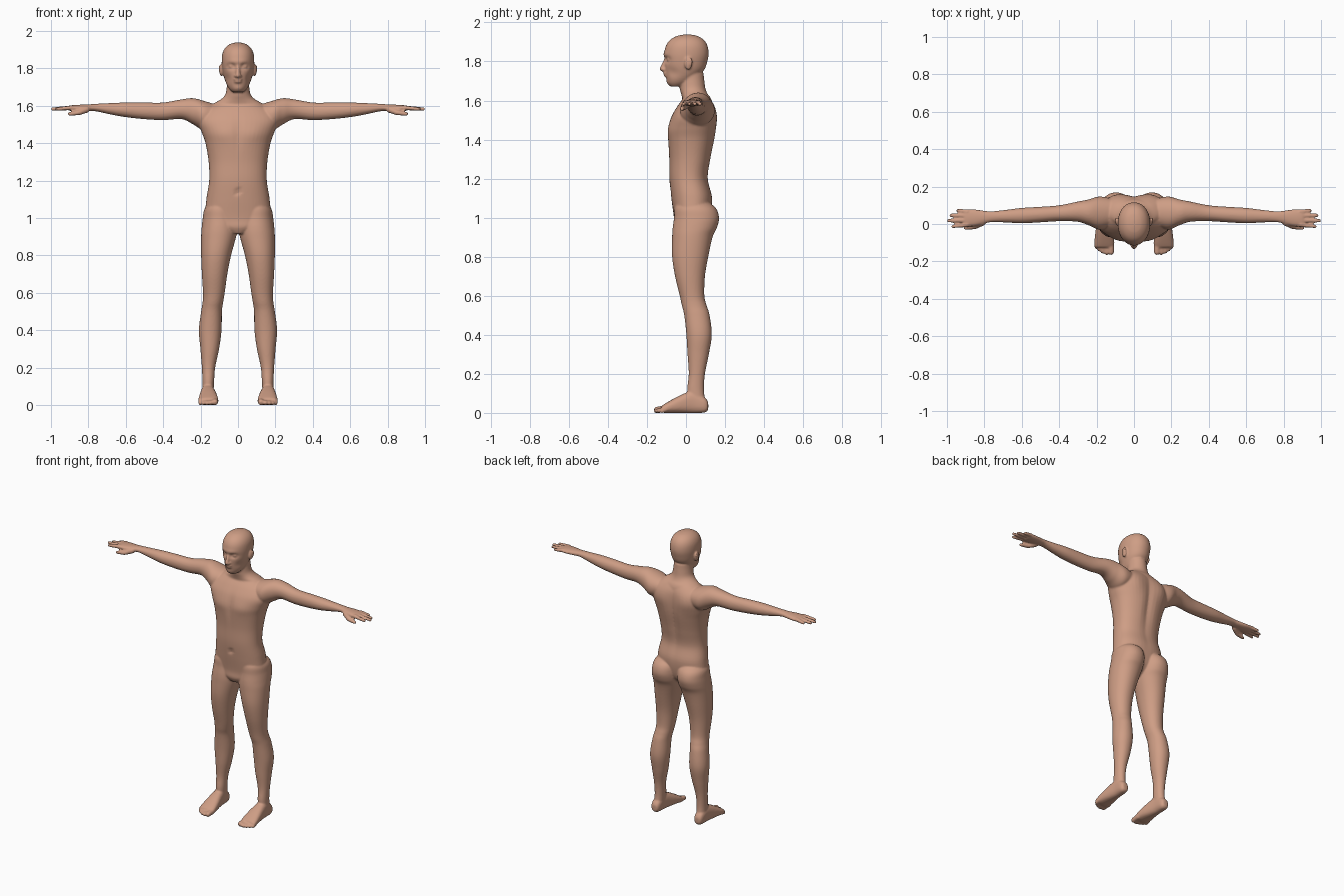
import bpy, bmesh, math
from mathutils import Vector, Matrix

skin = bpy.data.materials.new("skin")
skin.diffuse_color = (0.62, 0.34, 0.235, 1)

bm = bmesh.new()


def spline(rows, steps=6):
    """Catmull-Rom resampling of a list of section rows."""
    out = []
    for i in range(len(rows) - 1):
        p0, p1, p2, p3 = (rows[min(max(i + k, 0), len(rows) - 1)] for k in (-1, 0, 1, 2))
        for s in range(steps):
            t = s / steps
            out.append([0.5 * (2 * b + (c - a) * t + (2 * a - 5 * b + 4 * c - d) * t * t
                               + (3 * b - a - 3 * c + d) * t ** 3)
                        for a, b, c, d in zip(p0, p1, p2, p3)])
    return out + [list(rows[-1])]


def loft(rows, axis, side=1, power=2.2, bumps=(), seg=48):
    """Rows are (position, min_a, max_a, min_b, max_b) along an axis."""
    ia, ib = [i for i in range(3) if i != axis]
    rings = []
    for t, a0, a1, b0, b1 in spline(rows):
        ring = []
        for k in range(seg):
            ang = 2 * math.pi * k / seg
            c, s = math.cos(ang), math.sin(ang)
            p = Vector((0, 0, 0))
            p[axis] = t
            p[ia] = (a0 + a1) / 2 + (a1 - a0) / 2 * math.copysign(abs(c) ** (2 / power), c)
            p[ib] = (b0 + b1) / 2 + (b1 - b0) / 2 * math.copysign(abs(s) ** (2 / power), s)
            move = Vector((0, 0, 0))
            for centre, radius, push in bumps:
                d = sum(((p[i] - centre[i]) / radius[i]) ** 2 for i in range(3))
                move += Vector(push) * math.exp(-d)
            p += move
            p.x *= side
            ring.append(bm.verts.new(p))
        rings.append(ring)
    faces = [bm.faces.new((r[k], r[(k + 1) % seg], q[(k + 1) % seg], q[k]))
             for r, q in zip(rings, rings[1:]) for k in range(seg)]
    faces += [bm.faces.new(rings[0]), bm.faces.new(rings[-1])]
    bmesh.ops.recalc_face_normals(bm, faces=faces)


def ball(centre, size):
    m = Matrix.Translation(centre) @ Matrix.Diagonal((*size, 1))
    bmesh.ops.create_uvsphere(bm, u_segments=20, v_segments=12, radius=1, matrix=m)


def digit(p, q, r0, r1, side=1):
    """Rounded tapering rod from p to q."""
    p, q = (Vector((v[0] * side, v[1], v[2])) for v in (p, q))
    d = q - p
    m = Matrix.Translation((p + q) / 2) @ d.to_track_quat('Z', 'Y').to_matrix().to_4x4()
    bmesh.ops.create_cone(bm, cap_ends=True, segments=16, radius1=r0, radius2=r1,
                          depth=d.length, matrix=m)
    ball(p, (r0,) * 3)
    ball(q, (r1,) * 3)


def pair(c, r, push):
    """The same bump on both sides."""
    return [((s * c[0], c[1], c[2]), r, (s * push[0], push[1], push[2])) for s in (1, -1)]


def upright(rows):
    return [(z, -w, w, f, b) for z, w, f, b in rows]


# Torso with chest, shoulder blades, spine groove and navel
torso_bumps = [((0, .15, 1.38), (.028, .07, .2), (0, -.014, 0)),
               ((0, -.09, 1.45), (.02, .05, .09), (0, .006, 0)),
               ((0, -.08, 1.14), (.012, .04, .014), (0, .01, 0))]
torso_bumps += pair((.085, -.09, 1.45), (.06, .06, .045), (0, -.006, 0))
torso_bumps += pair((.1, .15, 1.52), (.06, .06, .07), (0, .012, 0))
loft(upright([(.915, .04, -.045, .06), (.95, .12, -.062, .10), (1.0, .172, -.062, .125),
              (1.1, .169, -.075, .135), (1.2, .154, -.085, .114), (1.3, .157, -.086, .128),
              (1.4, .174, -.092, .148), (1.46, .195, -.09, .154), (1.52, .215, -.074, .153),
              (1.57, .19, -.045, .145), (1.61, .13, -.015, .125), (1.635, .08, 0, .1)]),
     2, power=2.3, bumps=torso_bumps)

# Neck and sloping shoulder muscles
loft(upright([(1.55, .19, -.02, .14), (1.59, .165, -.015, .135), (1.615, .125, -.02, .125),
              (1.635, .09, -.025, .11), (1.66, .068, -.032, .1), (1.7, .06, -.036, .094),
              (1.74, .058, -.04, .09)]), 2, power=2)

# Head with eye sockets, brow and chin
head_bumps = pair((.034, -.1, 1.81), (.022, .05, .015), (0, .016, 0))
head_bumps += pair((.028, -.11, 1.835), (.03, .03, .012), (0, -.004, 0))
head_bumps += pair((.055, -.06, 1.745), (.02, .04, .025), (-.005, .004, 0))
head_bumps += [((0, -.1, 1.69), (.025, .03, .014), (0, -.004, 0))]
loft(upright([(1.672, .028, -.08, -.02), (1.69, .047, -.094, .02), (1.72, .064, -.102, .06),
              (1.76, .077, -.107, .095), (1.8, .084, -.11, .109), (1.84, .087, -.112, .116),
              (1.88, .083, -.103, .11), (1.91, .068, -.082, .092), (1.93, .042, -.048, .06),
              (1.938, .012, -.01, .022)]), 2, power=2.1, bumps=head_bumps)

# Nose and lips
digit((0, -.104, 1.812), (0, -.122, 1.762), .008, .013)
ball((0, -.105, 1.741), (.024, .012, .007))
ball((0, -.103, 1.728), (.021, .012, .007))

for side in (1, -1):
    # Eye, nostril and ear
    ball((side * .034, -.085, 1.81), (.016, .013, .012))
    ball((side * .012, -.113, 1.759), (.009, .011, .008))
    ball((side * .089, .012, 1.79), (.011, .02, .033))
    ball((side * .097, .022, 1.798), (.006, .012, .022))

    # Arm from the shoulder to the palm
    loft([(.10, 0, .13, 1.50, 1.60), (.18, -.03, .147, 1.47, 1.625), (.24, -.008, .132, 1.5, 1.64),
          (.30, .012, .12, 1.528, 1.634), (.40, .015, .1, 1.523, 1.617), (.5, .009, .092, 1.528, 1.617),
          (.6, .004, .086, 1.539, 1.617), (.68, .008, .076, 1.553, 1.614), (.76, .01, .068, 1.57, 1.61),
          (.8, .002, .071, 1.571, 1.607), (.85, -.011, .078, 1.57, 1.605),
          (.895, -.014, .078, 1.572, 1.602), (.91, -.008, .072, 1.578, 1.597)],
         0, side, power=2.1)

    # Fingers and thumb
    for y0, y1, tip in ((-.004, -.013, .968), (.02, .018, .992), (.044, .046, .978), (.066, .072, .942)):
        digit((.89, y0, 1.589), (tip, y1, 1.582), .0125, .0095, side)
    digit((.81, .008, 1.58), (.85, -.014, 1.563), .018, .014, side)
    digit((.85, -.014, 1.563), (.9, -.021, 1.556), .014, .0105, side)

    # Leg with buttock, thigh, knee and calf
    loft([(1.09, .03, .14, -.04, .1), (1.05, .008, .178, -.058, .152), (1.0, .004, .188, -.061, .169),
          (.95, .003, .194, -.068, .159), (.9, .01, .197, -.071, .136), (.8, .037, .197, -.071, .114),
          (.7, .057, .193, -.056, .097), (.6, .071, .187, -.032, .094), (.55, .079, .189, -.021, .106),
          (.5, .086, .197, -.009, .121), (.4, .088, .209, .002, .132), (.3, .101, .201, .008, .117),
          (.2, .122, .193, .014, .097), (.12, .128, .19, .006, .092), (.05, .132, .19, .01, .098),
          (.02, .14, .185, .02, .09)], 2, side, power=2.1)

    # Foot from heel to ball
    loft([(.114, .145, .18, .015, .055), (.095, .133, .192, .002, .08), (.04, .128, .195, -.001, .11),
          (0, .121, .2, -.001, .103), (-.05, .111, .207, -.001, .08), (-.1, .105, .212, -.001, .052),
          (-.125, .108, .21, .003, .036)], 1, side, power=2.5)

    # Toes
    for x, tip, r in ((.123, -.149, .0165), (.147, -.154, .012), (.167, -.147, .0115),
                      (.185, -.136, .011), (.201, -.123, .0105)):
        digit((x, -.1, .02), (x, tip, r - .001), r + .002, r, side)

# Fuse all parts into one smooth skin
mesh = bpy.data.meshes.new("body")
bm.to_mesh(mesh)
bm.free()
mesh.materials.append(skin)
body = bpy.data.objects.new("body", mesh)
bpy.context.collection.objects.link(body)
remesh = body.modifiers.new("fuse", 'REMESH')
remesh.mode = 'VOXEL'
remesh.voxel_size = 0.0055
remesh.use_smooth_shade = True
soften = body.modifiers.new("soften", 'SMOOTH')
soften.factor = 0.5
soften.iterations = 4
